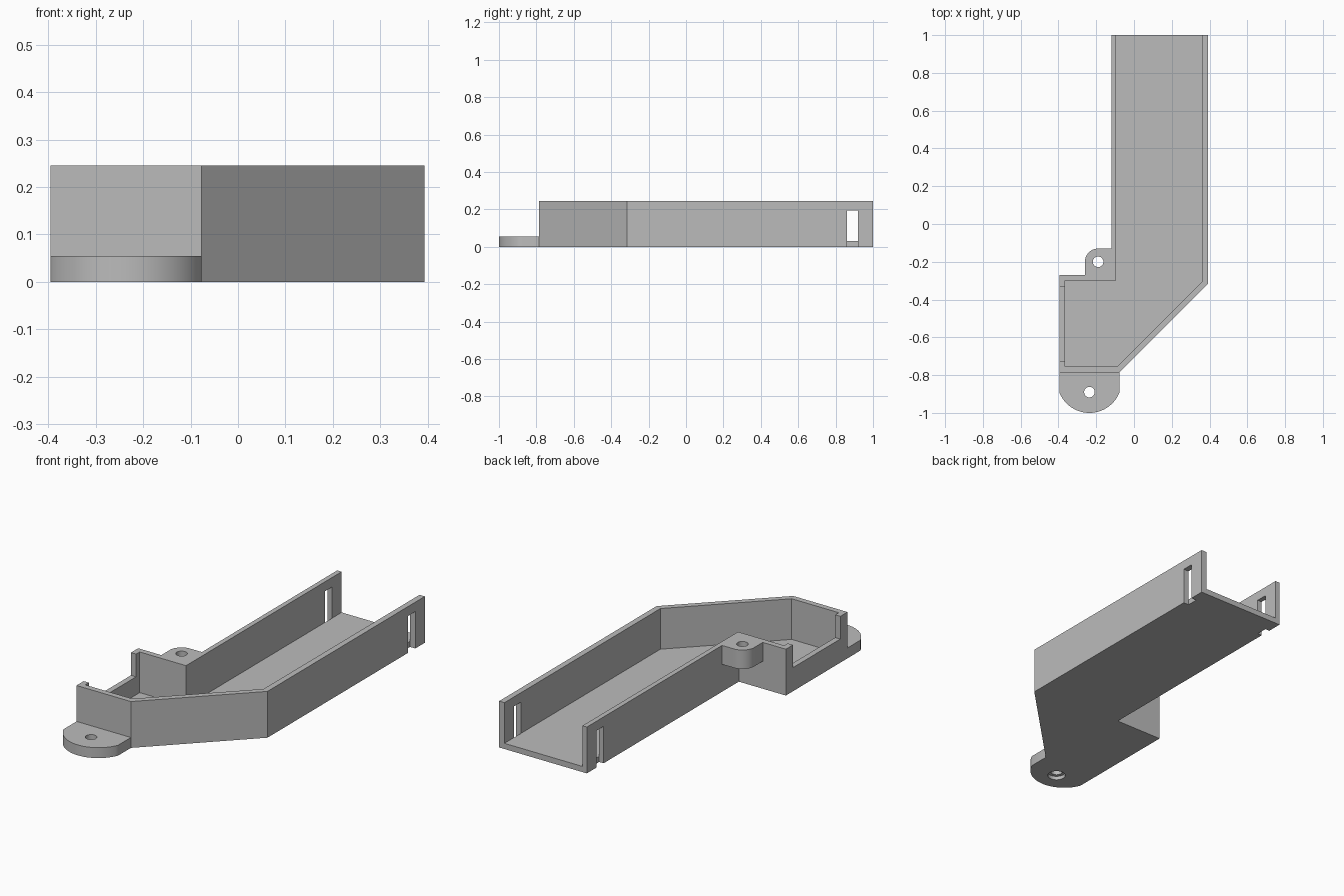
import bpy, bmesh
from math import sin, cos, radians

if "Cube" in bpy.data.objects:
    bpy.data.objects.remove(bpy.data.objects["Cube"])

grey = bpy.data.materials.new("plain_grey")
grey.use_nodes = True
grey.diffuse_color = (0.5, 0.5, 0.5, 1)
grey.node_tree.nodes["Principled BSDF"].inputs["Base Color"].default_value = (0.5, 0.5, 0.5, 1)


def arc(cx, cy, r, a0, a1, n):
    """Points along a circular arc, angles in degrees."""
    steps = [radians(a0 + (a1 - a0) * i / n) for i in range(n + 1)]
    return [(cx + r * cos(a), cy + r * sin(a)) for a in steps]


def prism(name, outline, z0, z1):
    """Extrude a flat outline from z0 to z1."""
    bm = bmesh.new()
    face = bm.faces.new([bm.verts.new((x, y, z0)) for x, y in outline])
    top = bmesh.ops.extrude_face_region(bm, geom=[face])["geom"]
    bmesh.ops.translate(bm, vec=(0, 0, z1 - z0),
                        verts=[v for v in top if isinstance(v, bmesh.types.BMVert)])
    bmesh.ops.recalc_face_normals(bm, faces=bm.faces)
    mesh = bpy.data.meshes.new(name)
    bm.to_mesh(mesh)
    bm.free()
    mesh.materials.append(grey)
    ob = bpy.data.objects.new(name, mesh)
    bpy.context.collection.objects.link(ob)
    return ob


def box(name, x0, x1, y0, y1, z0, z1):
    return prism(name, [(x0, y0), (x1, y0), (x1, y1), (x0, y1)], z0, z1)


def hole(x, y, r, z0, z1):
    return prism("hole_cutter", arc(x, y, r, 0, 350, 35), z0, z1)


def cut(ob, cutters):
    """Subtract each cutter and remove it afterwards."""
    bpy.context.view_layer.objects.active = ob
    for c in cutters:
        c.hide_render = True
        mod = ob.modifiers.new("cut", "BOOLEAN")
        mod.operation = "DIFFERENCE"
        mod.solver = "EXACT"
        mod.object = c
        bpy.ops.object.modifier_apply(modifier=mod.name)
        bpy.data.objects.remove(c)


H, FLOOR, LIP = 0.245, 0.03, 0.055
L, R, FRONT = -0.395, 0.393, -0.785

# Bent channel body: solid outline, hollowed and open at the back
body = prism("channel_body", [
    (L, FRONT), (-0.077, FRONT), (R, -0.315), (R, 1),
    (-0.12, 1), (-0.12, -0.27), (L, -0.27)], 0, H)
cavity = prism("cavity_cutter", [
    (-0.365, -0.755), (-0.09, -0.755), (0.362, -0.303), (0.362, 1.1),
    (-0.094, 1.1), (-0.094, -0.3), (-0.365, -0.3)], FLOOR, H + 0.1)

# Side opening in the wide end, and latch slots near the back
opening = box("opening_cutter", L - 0.1, -0.36, -0.725, -0.33, 0.125, H + 0.1)
slots = [box("slot_cutter", x0, x1, 0.86, 0.92, -0.1, 0.195)
         for x0, x1 in ((-0.2, -0.094), (0.362, 0.5))]
cut(body, [cavity, opening] + slots)

# Rounded mounting tab at the front, with a counterbored hole
mid = (L - 0.077) / 2
tab = prism("front_mounting_tab",
            [(-0.077, FRONT)] + arc(mid, -0.829, 0.171, -21.6, -158.4, 32) + [(L, FRONT)],
            0, LIP)
cut(tab, [hole(mid, -0.89, 0.028, -0.1, 0.2), hole(mid, -0.89, 0.044, -0.1, 0.02)])

# Screw boss in the inner corner, flush with the wall tops
boss = prism("corner_screw_boss",
             [(-0.12, -0.27), (-0.12, -0.13)] + arc(-0.19, -0.2, 0.07, 90, 180, 16)
             + [(-0.26, -0.27)], 0.145, H)
cut(boss, [hole(-0.19, -0.2, 0.028, 0, 0.4)])

# Smooth the round faces and keep the corners crisp
bpy.ops.object.select_all(action="DESELECT")
for ob in (body, tab, boss):
    ob.select_set(True)
bpy.context.view_layer.objects.active = body
bpy.ops.object.shade_smooth_by_angle(angle=radians(25))
